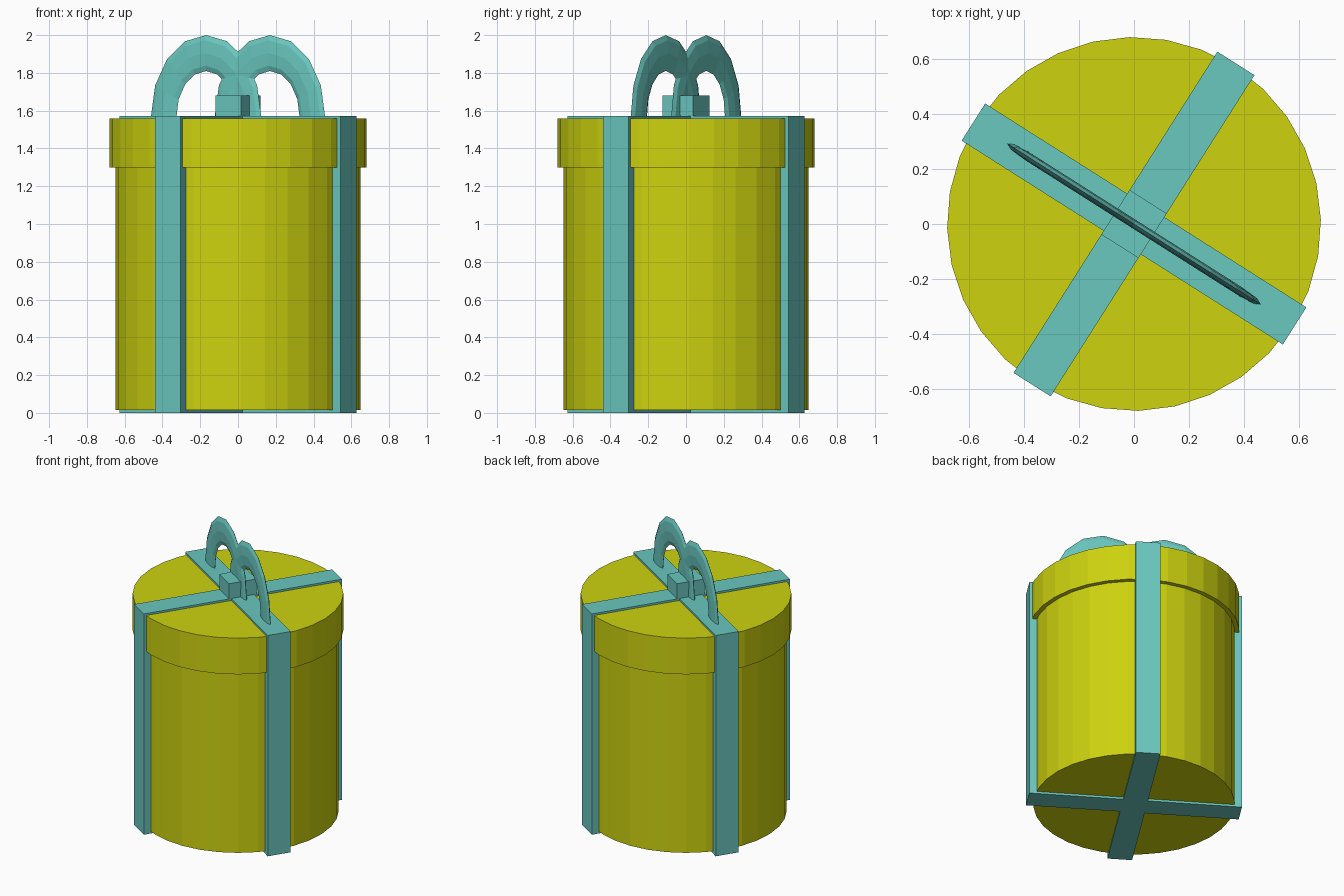
import bpy, bmesh, math
from mathutils import Matrix, Vector

if "Cube" in bpy.data.objects:
    bpy.data.objects.remove(bpy.data.objects["Cube"])

TURN = Matrix.Rotation(math.radians(57.6), 4, 'Z')  # whole gift is turned about z


def material(name, rgb):
    m = bpy.data.materials.new(name)
    m.diffuse_color = (*rgb, 1)
    m.use_nodes = True
    m.node_tree.nodes["Principled BSDF"].inputs["Base Color"].default_value = m.diffuse_color
    return m


yellow = material("yellow_paper", (0.61, 0.645, 0.0045))
teal = material("teal_ribbon", (0.144, 0.578, 0.527))


def finish(name, bm, mat):
    bmesh.ops.recalc_face_normals(bm, faces=bm.faces)
    bm.transform(TURN)
    me = bpy.data.meshes.new(name)
    bm.to_mesh(me)
    bm.free()
    me.materials.append(mat)
    ob = bpy.data.objects.new(name, me)
    bpy.context.collection.objects.link(ob)


def prism(name, outline, z0, z1, mat):
    """Extrude a flat outline from z0 up to z1."""
    bm = bmesh.new()
    face = bm.faces.new([bm.verts.new((x, y, z0)) for x, y in outline])
    ext = bmesh.ops.extrude_face_region(bm, geom=[face], use_keep_orig=True)
    top = [v for v in ext["geom"] if isinstance(v, bmesh.types.BMVert)]
    bmesh.ops.translate(bm, verts=top, vec=(0, 0, z1 - z0))
    finish(name, bm, mat)


def circle(r, n=32):
    return [(r * math.cos(2 * math.pi * i / n), r * math.sin(2 * math.pi * i / n))
            for i in range(n)]


# Round box and its overhanging lid
prism("box_body", circle(0.65), 0.015, 1.32, yellow)
prism("box_lid", circle(0.68), 1.30, 1.558, yellow)

# Crossed ribbon wrapping the box on all sides
L, W = 0.692, 0.08
cross = [(L, -W), (L, W), (W, W), (W, L), (-W, L), (-W, W),
         (-L, W), (-L, -W), (-W, -W), (-W, -L), (W, -L), (W, -W)]
prism("ribbon_cross", cross, 0.0, 1.572, teal)

# Knot in the middle of the bow
prism("bow_knot", [(-0.096, -0.08), (0.096, -0.08), (0.096, 0.08), (-0.096, 0.08)],
      1.56, 1.68, teal)


def bow_loop(name, side, arcs=8, ring=8):
    """Flattened arch: an elliptical tube swept over a tall half ellipse."""
    bm = bmesh.new()
    rings = []
    for i in range(arcs + 1):
        a = math.pi * i / arcs
        loop = []
        for j in range(ring):
            b = 2 * math.pi * j / ring
            y = (0.266 + 0.08 * math.cos(b)) * math.cos(a)
            z = (0.337 + 0.095 * math.cos(b)) * math.sin(a)
            loop.append(bm.verts.new((0.016 * math.sin(b), side * 0.2 + y, 1.568 + z)))
        rings.append(loop)
    for p, q in zip(rings, rings[1:]):
        for j in range(ring):
            k = (j + 1) % ring
            bm.faces.new((p[j], p[k], q[k], q[j]))
    bm.faces.new(rings[0])
    bm.faces.new(rings[-1])
    finish(name, bm, teal)


bow_loop("bow_loop_left", 1)
bow_loop("bow_loop_right", -1)
